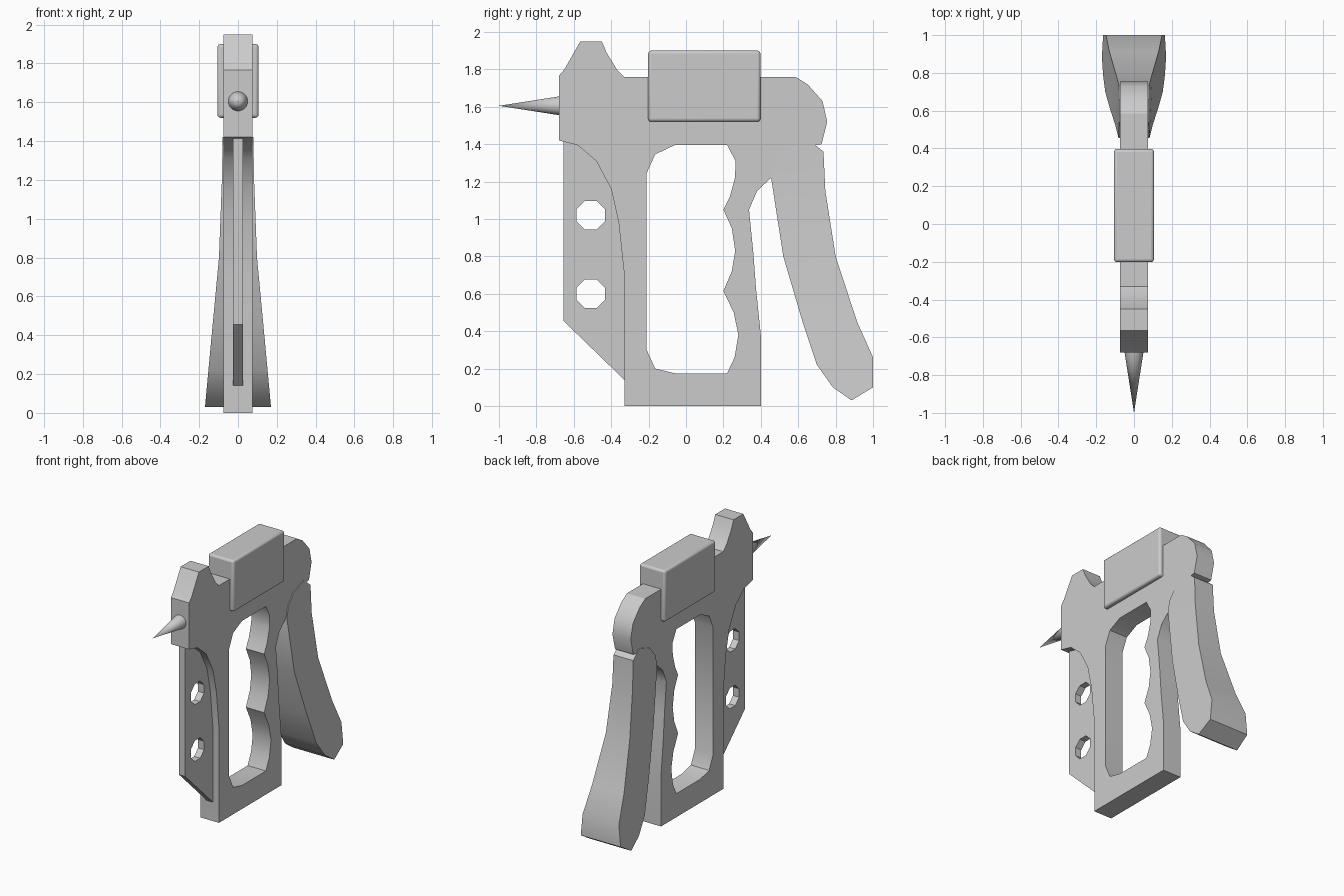
import bpy, bmesh
from math import radians, cos, sin, tau

if "Cube" in bpy.data.objects:
    bpy.data.objects.remove(bpy.data.objects["Cube"])


def plate(name, half_width, outlines):
    """Extrude side profiles (y, z) along x; later outlines become holes."""
    cu = bpy.data.curves.new(name, 'CURVE')
    cu.dimensions = '2D'
    cu.fill_mode = 'BOTH'
    cu.extrude = half_width
    for pts in outlines:
        sp = cu.splines.new('POLY')
        sp.points.add(len(pts) - 1)
        for p, (y, z) in zip(sp.points, pts):
            p.co = (y, z, 0, 1)
        sp.use_cyclic_u = True
    ob = bpy.data.objects.new(name, cu)
    bpy.context.collection.objects.link(ob)
    ob.rotation_euler = (radians(90), 0, radians(90))
    select(ob)
    bpy.ops.object.convert(target='MESH')
    ob = bpy.context.object
    ob.name = name
    bm = bmesh.new()
    bm.from_mesh(ob.data)
    bmesh.ops.remove_doubles(bm, verts=bm.verts, dist=0.0005)
    bmesh.ops.recalc_face_normals(bm, faces=bm.faces)
    bm.to_mesh(ob.data)
    bm.free()
    smooth(ob)
    return ob


def select(ob):
    bpy.ops.object.select_all(action='DESELECT')
    ob.select_set(True)
    bpy.context.view_layer.objects.active = ob


def smooth(ob):
    select(ob)
    bpy.ops.object.shade_smooth_by_angle(angle=radians(30))


def octagon(y, z, r):
    return [(y + r * cos(tau * (i + .5) / 8), z + r * sin(tau * (i + .5) / 8)) for i in range(8)]


# Main frame with finger-grooved opening
outline = [(-.33, 0), (.4, 0), (.4, .38), (.375, .62), (.36, .82), (.337, 1.05),
           (.38, 1.15), (.455, 1.22), (.6, 1.38), (.725, 1.40), (.755, 1.52),
           (.73, 1.63), (.65, 1.72), (.585, 1.76), (-.33, 1.76), (-.37, 1.80),
           (-.425, 1.89), (-.45, 1.95), (-.565, 1.95), (-.65, 1.80), (-.68, 1.765),
           (-.68, 1.42), (-.58, 1.395), (-.48, 1.31), (-.40, 1.16), (-.36, .98), (-.33, .70)]
opening = [(-.21, 1.245), (-.165, 1.345), (-.06, 1.395), (.22, 1.395), (.265, 1.31),
           (.262, 1.22), (.235, 1.12), (.2, 1.05), (.245, .95), (.263, .83), (.245, .72),
           (.2, .615), (.255, .5), (.28, .38), (.26, .26), (.22, .175), (-.06, .175),
           (-.165, .2), (-.21, .3)]
plate("frame", .075, [outline, opening])

# Thin front web with two octagonal holes
plate("front_web", .025, [[(-.655, 1.43), (-.655, .455), (-.33, .14), (-.30, .14), (-.30, 1.43)],
                          octagon(-.51, 1.02, .083), octagon(-.51, .60, .083)])

# Flared rear lever: rungs of (front y, front z, back y, back z)
rungs = [(.54, 1.38, .66, 1.42), (.475, 1.30, .735, 1.36), (.455, 1.22, .745, 1.15),
         (.52, .80, .80, .80), (.62, .46, .915, .45), (.70, .22, 1.0, .26),
         (.785, .10, 1.0, .10), (.885, .03, .885, .03)]


def lever_width(z):
    keys = [(.03, .17), (.45, .131), (.80, .098), (1.15, .083), (1.5, .079)]
    for (z0, w0), (z1, w1) in zip(keys, keys[1:]):
        if z <= z1:
            return w0 + (w1 - w0) * (z - z0) / (z1 - z0)


bm = bmesh.new()
loops = []
for fy, fz, by, bz in rungs:
    wf, wb = lever_width(fz), lever_width(bz)
    loops.append([bm.verts.new(c) for c in
                  ((-wf, fy, fz), (wf, fy, fz), (wb, by, bz), (-wb, by, bz))])
for a, b in zip(loops, loops[1:]):
    for i in range(4):
        j = (i + 1) % 4
        bm.faces.new((a[i], a[j], b[j], b[i]))
bm.faces.new(loops[0])
bmesh.ops.remove_doubles(bm, verts=bm.verts, dist=.0005)
bmesh.ops.recalc_face_normals(bm, faces=bm.faces)
me = bpy.data.meshes.new("rear_lever")
bm.to_mesh(me)
bm.free()
lever = bpy.data.objects.new("rear_lever", me)
bpy.context.collection.objects.link(lever)
smooth(lever)

# Bevelled block on top
bpy.ops.mesh.primitive_cube_add(size=1, location=(0, .098, 1.71))
block = bpy.context.object
block.name = "top_block"
block.scale = (.212, .60, .38)
bpy.ops.object.transform_apply(location=False, rotation=False, scale=True)
bev = block.modifiers.new("edge_bevel", 'BEVEL')
bev.width = .016
bev.segments = 3
smooth(block)

# Front spike
bpy.ops.mesh.primitive_cone_add(vertices=32, radius1=.053, radius2=0, depth=.34,
                                location=(0, -.83, 1.605), rotation=(radians(90), 0, 0))
spike = bpy.context.object
spike.name = "front_spike"
smooth(spike)
